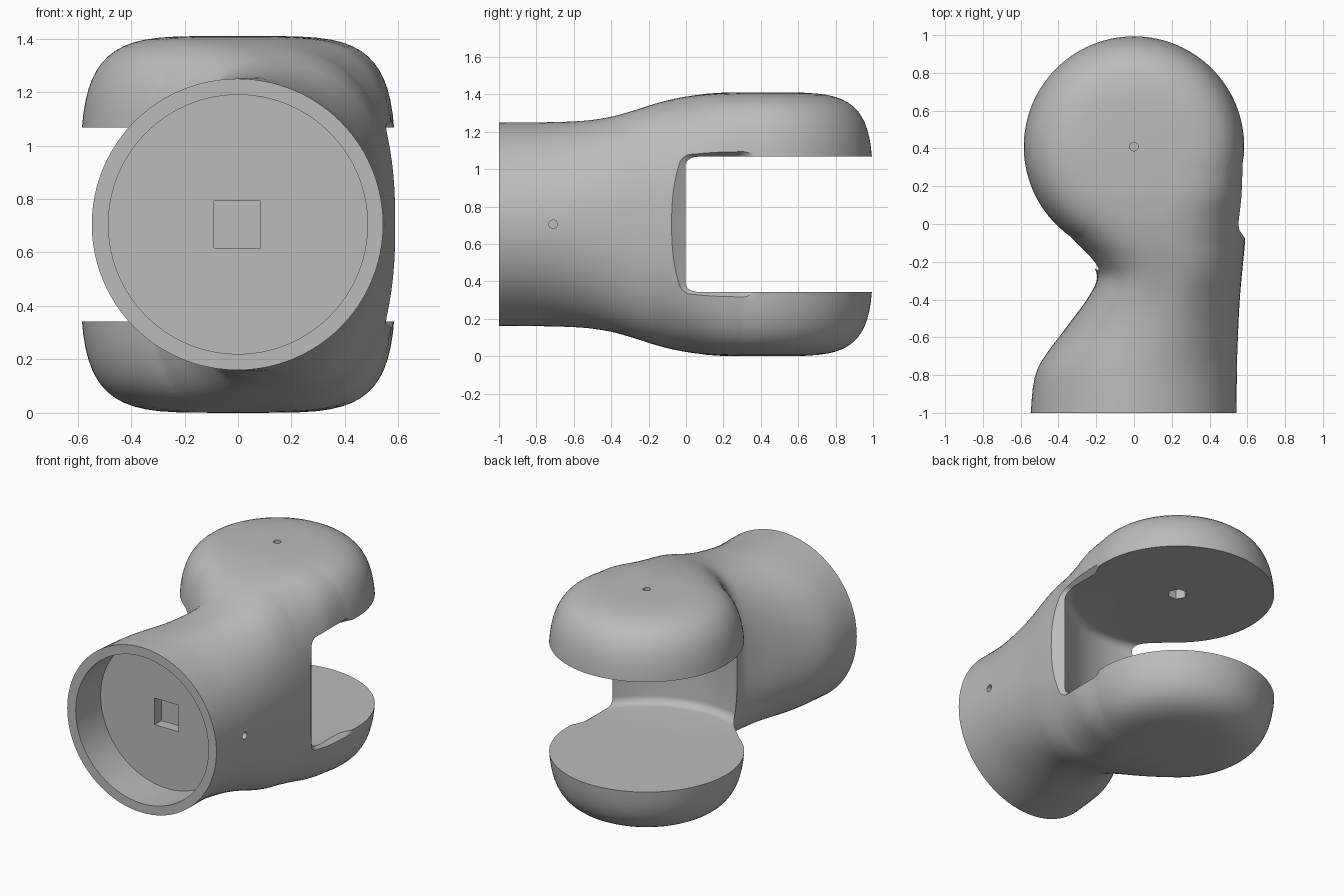
import bpy, bmesh, math
from mathutils import Vector

if "Cube" in bpy.data.objects:
    bpy.data.objects.remove(bpy.data.objects["Cube"])

MID = 0.705      # height of the limb axis
PIVOT_Y = 0.41   # fork pivot position along y
HALF_H = 0.705
FORK_R = 0.59

grey = bpy.data.materials.new("plain_grey")
grey.use_nodes = True
grey.diffuse_color = (0.5, 0.5, 0.5, 1)
grey.node_tree.nodes["Principled BSDF"].inputs["Base Color"].default_value = (0.5, 0.5, 0.5, 1)


def make_object(name, bm):
    bmesh.ops.recalc_face_normals(bm, faces=bm.faces)
    mesh = bpy.data.meshes.new(name)
    bm.to_mesh(mesh)
    bm.free()
    mesh.materials.append(grey)
    ob = bpy.data.objects.new(name, mesh)
    bpy.context.collection.objects.link(ob)
    return ob


def skin(name, rings):
    """Join equal rings of points with quads and cap both ends."""
    bm = bmesh.new()
    loops = [[bm.verts.new(p) for p in ring] for ring in rings]
    n = len(loops[0])
    for a, b in zip(loops, loops[1:]):
        for i in range(n):
            j = (i + 1) % n
            bm.faces.new((a[i], a[j], b[j], b[i]))
    bm.faces.new(loops[0])
    bm.faces.new(loops[-1])
    return make_object(name, bm)


def lathe(name, profile, start, axis, steps=96, turn=0.0):
    """Revolve (radius, distance) points about an axis from a start point."""
    axis = Vector(axis)
    side = Vector((0, 0, 1)) if abs(axis.z) < 0.5 else Vector((1, 0, 0))
    other = axis.cross(side)
    rings = []
    for r, d in profile:
        angles = [turn + math.tau * i / steps for i in range(steps)]
        rings.append([Vector(start) + axis * d + (side * math.cos(t) + other * math.sin(t)) * r
                      for t in angles])
    return skin(name, rings)


def spow(v, p):
    return math.copysign(abs(v) ** p, v)


def catmull(p0, p1, p2, p3, t):
    return [0.5 * (2 * b + (c - a) * t + (2 * a - 5 * b + 4 * c - d) * t * t
                   + (3 * b - a - 3 * c + d) * t ** 3)
            for a, b, c, d in zip(p0, p1, p2, p3)]


def section(row, steps=96):
    """Rounded cross-section with its own squareness on each side."""
    y, left, right, half, sq_left, sq_right = row
    cx, hw = (left + right) / 2, (right - left) / 2
    ring = []
    for i in range(steps):
        t = math.tau * i / steps
        c, s = math.cos(t), math.sin(t)
        e = 2 / (sq_right if c > 0 else sq_left)
        ring.append((cx + hw * spow(c, e), y, MID + half * spow(s, e)))
    return ring


def boolean(ob, tool, operation):
    mod = ob.modifiers.new(operation.title(), 'BOOLEAN')
    mod.operation = operation
    mod.solver = 'EXACT'
    mod.object = tool
    bpy.ops.object.select_all(action='DESELECT')
    bpy.context.view_layer.objects.active = ob
    ob.select_set(True)
    bpy.ops.object.modifier_apply(modifier=mod.name)
    bpy.data.objects.remove(tool)


# Limb: y, left x, right x, half height, squareness left and right
stations = [
    (-1.0, -.547, .543, .545, 2, 2),
    (-.77, -.512, .545, .545, 2, 2),
    (-.55, -.36, .552, .553, 2.3, 2.1),
    (-.4, -.25, .56, .575, 2.7, 2.2),
    (-.28, -.195, .57, .608, 3, 2.3),
    (-.18, -.25, .58, .64, 3.1, 2.4),
    (-.08, -.345, .588, .667, 3.3, 2.5),
    (.05, -.455, .588, .69, 3.8, 3),
    (.2, -.548, .585, .702, 4.3, 4),
    (PIVOT_Y, -.586, .586, .704, 4.6, 4.6),
]
rows = [stations[0]]
last = len(stations) - 1
for k in range(last):
    four = [stations[min(max(k + o, 0), last)] for o in (-1, 0, 1, 2)]
    rows += [catmull(*four, (s + 1) / 5) for s in range(5)]
limb = skin("fork_limb", [section(r) for r in rows])

# Domed fork ends, later split by the slot
dome = []
for i in range(33):
    t = math.pi * (i / 32 - 0.5) * 0.995
    e = 2 / 4.6
    dome.append((FORK_R * spow(math.cos(t), e), HALF_H * spow(math.sin(t), e)))
boolean(limb, lathe("fork_ends", dome, (0, PIVOT_Y, MID), (0, 0, 1), 128), 'UNION')

# Slot between the fork plates, with filleted corners
half_slot = 0.363
corner = [(.68 - .05 * (1 - math.cos(a)), half_slot - .05 * (1 - math.sin(a)))
          for a in [math.pi / 2 * i / 5 for i in range(6)]]
slot = [(r, -h) for r, h in reversed(corner)] + corner
boolean(limb, lathe("slot_cutter", slot, (0, PIVOT_Y, MID), (0, 0, 1), 128), 'DIFFERENCE')


# Chamfer round the open side of the slot
def opening(x, y0, y1, half, r=0.05):
    ring = []
    for cy, cz, a0 in ((y1 - r, half - r, 0), (y0 + r, half - r, 1),
                       (y0 + r, r - half, 2), (y1 - r, r - half, 3)):
        for i in range(6):
            a = math.pi / 2 * (a0 + i / 5)
            ring.append((x, cy + r * math.cos(a), MID + cz + r * math.sin(a)))
    return ring


chamfer = skin("chamfer_cutter", [opening(.53, .01, .3, .355), opening(.61, -.11, .4, .415)])
boolean(limb, chamfer, 'DIFFERENCE')

# Round socket, square recess and screw holes
socket_depth = 0.26
cutters = [
    lathe("socket_cutter", [(.485, -.1), (.485, socket_depth)], (0, -1, MID), (0, 1, 0), 64),
    lathe("square_cutter", [(.124, .2), (.124, socket_depth + .07)], (-.003, -1, MID),
          (0, 1, 0), 4, math.pi / 4),
    lathe("side_hole_cutter", [(.023, 0), (.023, .7)], (0, -.71, MID), (1, 0, 0), 16),
    lathe("pivot_hole_cutter", [(.023, 0), (.023, .8)], (0, PIVOT_Y, MID), (0, 0, 1), 16),
    lathe("nut_pocket_cutter", [(.06, .2), (.06, half_slot + .1)], (0, PIVOT_Y, MID),
          (0, 0, 1), 6),
]
for cutter in cutters:
    boolean(limb, cutter, 'DIFFERENCE')

bpy.context.view_layer.objects.active = limb
limb.select_set(True)
bpy.ops.object.shade_smooth_by_angle(angle=math.radians(32))
